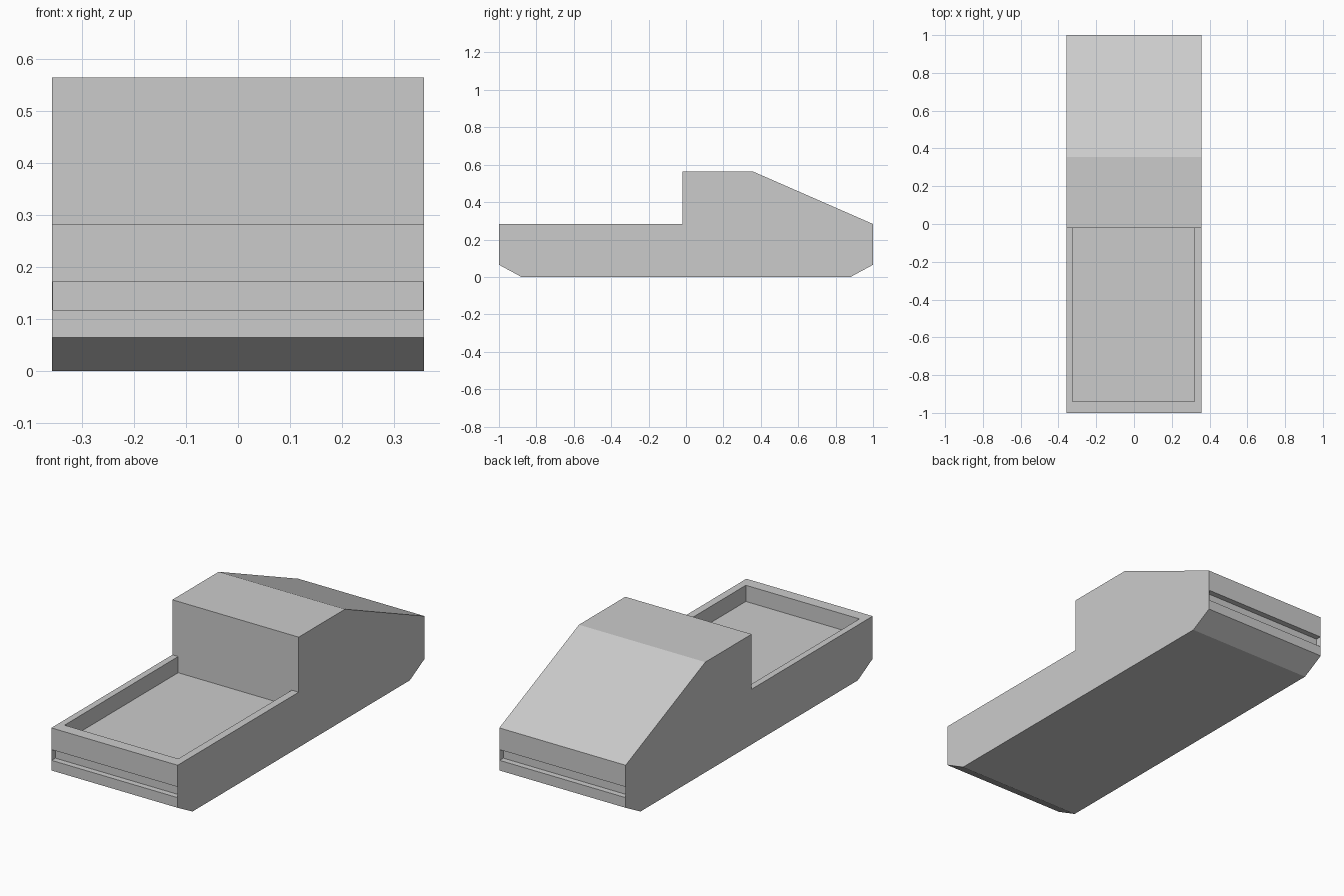
import bpy, bmesh

if "Cube" in bpy.data.objects:
    bpy.data.objects.remove(bpy.data.objects["Cube"])

HALF_W = 0.358


def extrude_profile(name, pts, half_w):
    """Extrude a (y, z) outline across x."""
    bm = bmesh.new()
    face = bm.faces.new([bm.verts.new((-half_w, y, z)) for y, z in pts])
    ext = bmesh.ops.extrude_face_region(bm, geom=[face])
    verts = [g for g in ext["geom"] if isinstance(g, bmesh.types.BMVert)]
    bmesh.ops.translate(bm, verts=verts, vec=(2 * half_w, 0, 0))
    bmesh.ops.recalc_face_normals(bm, faces=bm.faces)
    mesh = bpy.data.meshes.new(name)
    bm.to_mesh(mesh)
    bm.free()
    obj = bpy.data.objects.new(name, mesh)
    bpy.context.collection.objects.link(obj)
    return obj


def cut_box(target, name, lo, hi):
    """Subtract an axis-aligned box from the target."""
    size = [b - a for a, b in zip(lo, hi)]
    mid = [(a + b) / 2 for a, b in zip(lo, hi)]
    bpy.ops.mesh.primitive_cube_add(size=1, location=mid)
    cutter = bpy.context.object
    cutter.name = name
    cutter.scale = size
    cutter.hide_render = True
    bpy.context.view_layer.update()
    mod = target.modifiers.new(name, "BOOLEAN")
    mod.operation = "DIFFERENCE"
    mod.solver = "EXACT"
    mod.object = cutter
    bpy.context.view_layer.objects.active = target
    bpy.ops.object.modifier_apply(modifier=mod.name)
    bpy.data.objects.remove(cutter, do_unlink=True)


# Pickup body: low bed, boxy cabin, sloping bonnet, chamfered underside
body = extrude_profile("pickup_body", [
    (-0.88, 0), (0.88, 0), (1, 0.065), (1, 0.283), (0.355, 0.565),
    (-0.02, 0.565), (-0.02, 0.283), (-1, 0.283), (-1, 0.065)], HALF_W)

# Open cargo bed, up to the cabin wall
cut_box(body, "bed_cutter", (-0.325, -0.94, 0.2), (0.319, -0.02, 0.4))

# Bumper groove at each end, closed off by thin side skins
for name, y in (("front_groove_cutter", -1), ("rear_groove_cutter", 1)):
    inner = y * 0.97
    outer = y * 1.1
    cut_box(body, name, (-HALF_W + 0.002, min(inner, outer), 0.117),
            (HALF_W - 0.002, max(inner, outer), 0.172))
